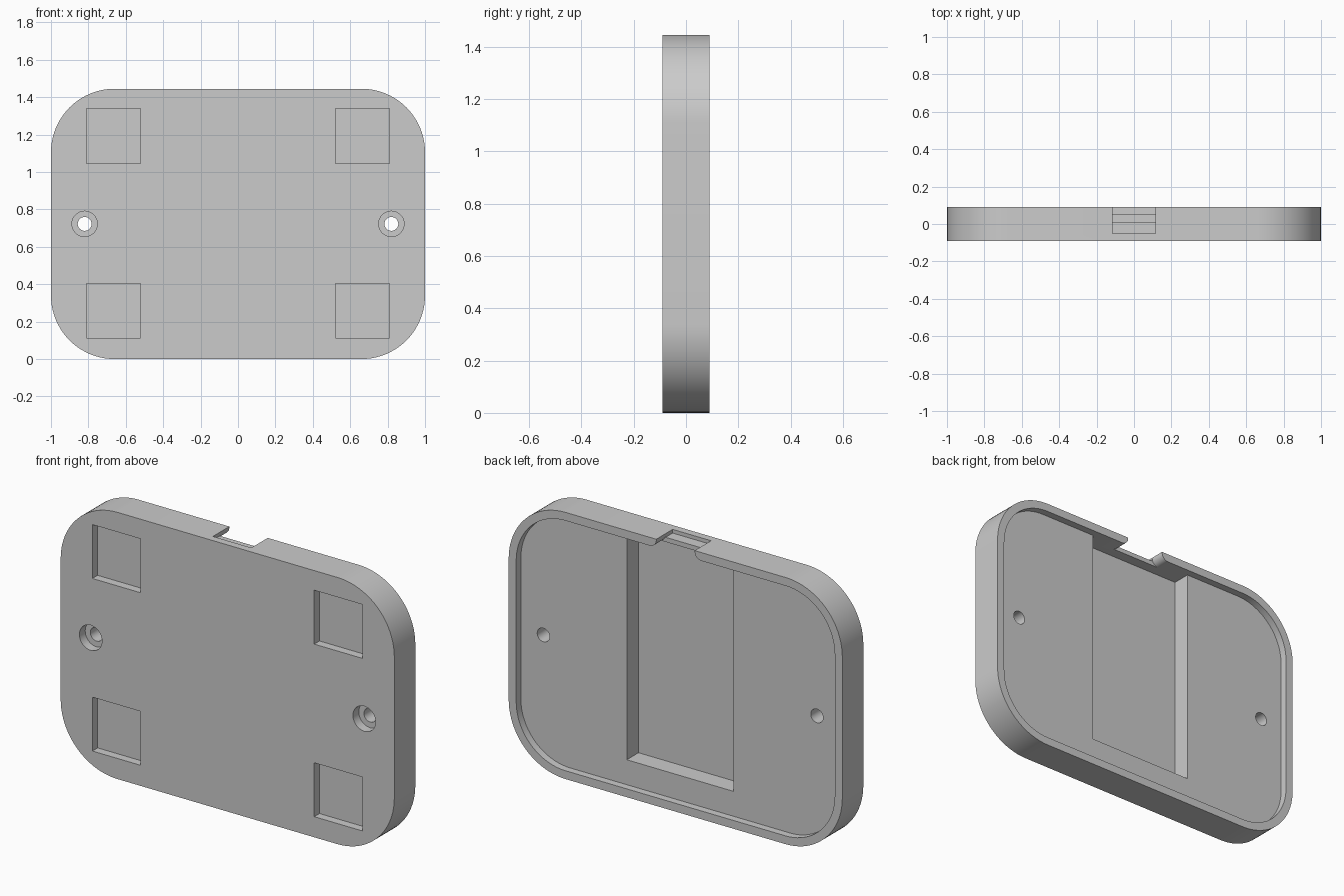
import bpy
import bmesh
from math import cos, sin, pi, radians

if "Cube" in bpy.data.objects:
    bpy.data.objects.remove(bpy.data.objects["Cube"], do_unlink=True)

MID_Z = 0.7225
BACK, FRONT = 0.09, -0.09
RIM = 0.045

grey = bpy.data.materials.new("light_grey")
grey.use_nodes = True
grey.diffuse_color = (0.6, 0.6, 0.6, 1)
grey.node_tree.nodes["Principled BSDF"].inputs["Base Color"].default_value = (0.6, 0.6, 0.6, 1)


def prism(name, outline, y0, y1):
    """Extrude an x-z outline from y0 to y1."""
    bm = bmesh.new()
    face = bm.faces.new([bm.verts.new((x, y0, z)) for x, z in outline])
    top = bmesh.ops.extrude_face_region(bm, geom=[face])["geom"]
    for v in top:
        if isinstance(v, bmesh.types.BMVert):
            v.co.y = y1
    bmesh.ops.recalc_face_normals(bm, faces=bm.faces)
    mesh = bpy.data.meshes.new(name)
    bm.to_mesh(mesh)
    bm.free()
    mesh.materials.append(grey)
    obj = bpy.data.objects.new(name, mesh)
    bpy.context.collection.objects.link(obj)
    return obj


def arc(cx, cz, r, a0, a1, n):
    return [(cx + r * cos(a0 + (a1 - a0) * i / n), cz + r * sin(a0 + (a1 - a0) * i / n))
            for i in range(n + 1)]


def rounded(hx, hz, r):
    pts = []
    for k, (sx, sz) in enumerate([(1, 1), (-1, 1), (-1, -1), (1, -1)]):
        pts += arc(sx * (hx - r), MID_Z + sz * (hz - r), r, k * pi / 2, (k + 1) * pi / 2, 20)
    return pts


def rect(x0, x1, z0, z1):
    return [(x0, z0), (x1, z0), (x1, z1), (x0, z1)]


def circle(x, r):
    return arc(x, MID_Z, r, 0, 2 * pi, 40)[:-1]


# Rounded plate body
plate = prism("mounting_plate", rounded(1, MID_Z, 0.34), FRONT, BACK)

# Shallow rear recess inside the rim, and the deeper central pocket
inner_top = 2 * MID_Z - RIM
cutters = [
    prism("rear_recess", rounded(1 - RIM, MID_Z - RIM, 0.34 - RIM), 0.05, 0.2),
    prism("central_pocket", rect(-0.32, 0.32, 0.18, inner_top), -0.05, 0.07),
]

# Cable notch through the top rim, with rounded lower corners and a front ledge
half, r = 0.115, 0.04
right = arc(half + r, inner_top + r, r, 1.5 * pi, pi, 8)
side = [(half + r, 1.3)] + right + [(half, 1.6)]
cutters.append(prism("cable_notch", side + [(-x, z) for x, z in reversed(side)], 0.01, 0.2))
cutters.append(prism("notch_ledge", rect(-half, half, 1.425, 1.6), -0.05, 0.03))

# Front pad pockets and counterbored screw holes
for s in (-1, 1):
    for z in (0.2575, 1.1925):
        x = s * 0.665
        cutters.append(prism("pad_pocket", rect(x - 0.145, x + 0.145, z - 0.146, z + 0.146), -0.2, -0.045))
    cutters.append(prism("counterbore", circle(s * 0.82, 0.068), -0.2, -0.04))
    cutters.append(prism("screw_hole", circle(s * 0.82, 0.037), -0.3, 0.3))

for cutter in cutters:
    cutter.hide_render = True
    mod = plate.modifiers.new(cutter.name, "BOOLEAN")
    mod.operation = "DIFFERENCE"
    mod.solver = "EXACT"
    mod.object = cutter

# Bake the cuts and drop the cutters
depsgraph = bpy.context.evaluated_depsgraph_get()
final = bpy.data.meshes.new_from_object(plate.evaluated_get(depsgraph))
plate.modifiers.clear()
plate.data = final
for cutter in cutters:
    bpy.data.objects.remove(cutter, do_unlink=True)

bpy.ops.object.select_all(action="DESELECT")
plate.select_set(True)
bpy.context.view_layer.objects.active = plate
bpy.ops.object.shade_smooth_by_angle(angle=radians(30))
